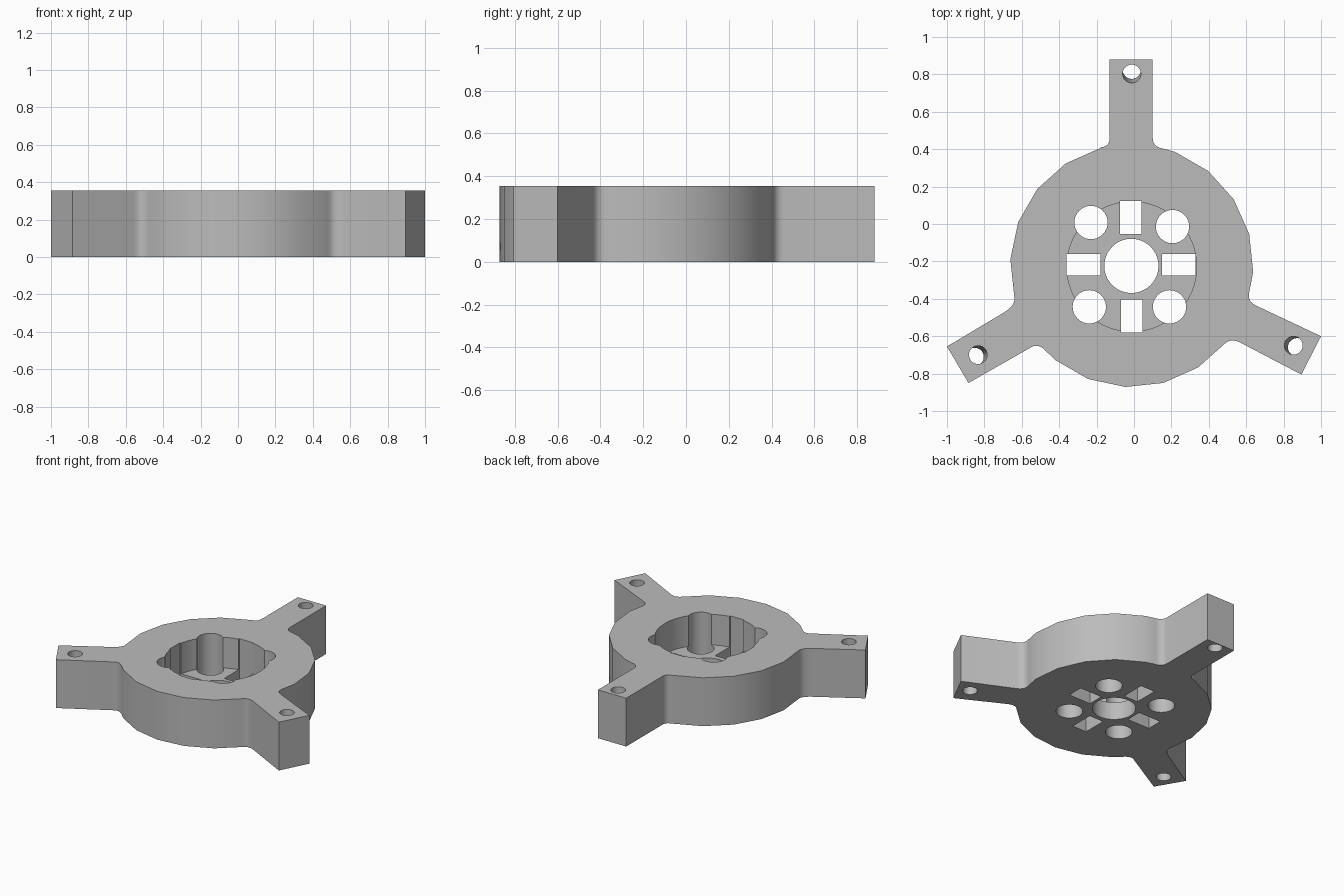
import bpy, bmesh, math
from mathutils import Vector

if "Cube" in bpy.data.objects:
    bpy.data.objects.remove(bpy.data.objects["Cube"], do_unlink=True)

HEIGHT, FLOOR = 0.355, 0.13
CENTRE = Vector((-0.012, -0.222))

grey = bpy.data.materials.new("plain grey")
grey.use_nodes = True
grey.diffuse_color = (0.5, 0.5, 0.5, 1)
grey.node_tree.nodes["Principled BSDF"].inputs["Base Color"].default_value = (0.5, 0.5, 0.5, 1)


def prism(name, points, z0, z1, shift=Vector((0, 0))):
    """Upright prism; shift moves the lower end sideways."""
    bm = bmesh.new()
    low = [bm.verts.new((p[0] + shift.x, p[1] + shift.y, z0)) for p in points]
    high = [bm.verts.new((p[0], p[1], z1)) for p in points]
    bm.faces.new(low[::-1])
    bm.faces.new(high)
    for i in range(len(points)):
        j = (i + 1) % len(points)
        bm.faces.new((low[i], low[j], high[j], high[i]))
    bmesh.ops.recalc_face_normals(bm, faces=bm.faces)
    mesh = bpy.data.meshes.new(name)
    bm.to_mesh(mesh)
    bm.free()
    mesh.materials.append(grey)
    obj = bpy.data.objects.new(name, mesh)
    bpy.context.collection.objects.link(obj)
    return obj


def circle(c, r, n=40):
    return [(c[0] + r * math.cos(math.tau * i / n),
             c[1] + r * math.sin(math.tau * i / n)) for i in range(n)]


def box(c, w, d):
    x, y = c
    return [(x - w/2, y - d/2), (x + w/2, y - d/2), (x + w/2, y + d/2), (x - w/2, y + d/2)]


def fillet(a, c, b, n=6):
    a, b, c = Vector(a), Vector(b), Vector(c)
    return [a * (1 - t) ** 2 + c * 2 * t * (1 - t) + b * t * t
            for t in (i / n for i in range(n + 1))]


def rim(start, count):
    """Corners of the twenty-sided ring."""
    return [CENTRE + 0.65 * Vector((math.cos(math.radians(start + 18 * k)),
                                    math.sin(math.radians(start + 18 * k))))
            for k in range(count)]


def arm(a, c, b, tip1, tip2, d, e, f):
    return fillet(a, c, b) + [tip1, tip2] + fillet(d, e, f)


# Ring with three arms, one outline going anticlockwise
outline = (
    arm((0.48, -0.645), (0.515, -0.605), (0.57, -0.635), (0.895, -0.805),
        (1.0, -0.60), (0.65, -0.435), (0.60, -0.41), (0.618, -0.355))
    + rim(-3, 5)
    + arm((0.16, 0.402), (0.10, 0.41), (0.10, 0.46), (0.10, 0.88),
          (-0.13, 0.88), (-0.13, 0.46), (-0.13, 0.415), (-0.175, 0.41))
    + rim(105, 5)
    + arm((-0.64, -0.39), (-0.63, -0.43), (-0.69, -0.47), (-1.0, -0.655),
          (-0.885, -0.85), (-0.56, -0.665), (-0.515, -0.63), (-0.47, -0.68))
    + rim(231, 5))
body = prism("three_arm_ring", outline, 0, HEIGHT)

# Round pocket above the floor and the centre bore
LOW, TOP = -0.05, HEIGHT + 0.05
cutters = [prism("pocket_cutter", circle((-0.012, -0.228), 0.347, 64), FLOOR, TOP),
           prism("bore_cutter", circle((-0.014, -0.224), 0.145), LOW, TOP)]

# Four round holes between the slots
for c in ((-0.23, 0.008), (0.206, -0.014), (-0.239, -0.443), (0.19, -0.443)):
    cutters.append(prism("round_hole_cutter", circle(c, 0.089), LOW, TOP))

# Four slots around the bore
for c, w, d in (((-0.27, -0.218), 0.182, 0.117), ((0.24, -0.218), 0.178, 0.117),
                ((-0.017, 0.034), 0.115, 0.176), ((-0.012, -0.492), 0.115, 0.176)):
    cutters.append(prism("slot_cutter", box(c, w, d), LOW, TOP))

# Slightly tilted holes near the arm tips
for c in ((-0.012, 0.80), (-0.831, -0.698), (0.85, -0.648)):
    outward = (Vector(c) - CENTRE).normalized() * 0.028
    cutters.append(prism("arm_hole_cutter", circle(c, 0.049, 28), LOW, TOP, outward))

bpy.context.view_layer.objects.active = body
for cutter in cutters:
    cutter.hide_render = True
    mod = body.modifiers.new("cut", "BOOLEAN")
    mod.operation = "DIFFERENCE"
    mod.solver = "EXACT"
    mod.object = cutter
    bpy.ops.object.modifier_apply(modifier=mod.name)
    bpy.data.objects.remove(cutter, do_unlink=True)

bpy.ops.object.select_all(action="DESELECT")
body.select_set(True)
bpy.ops.object.shade_smooth_by_angle(angle=math.radians(30))
